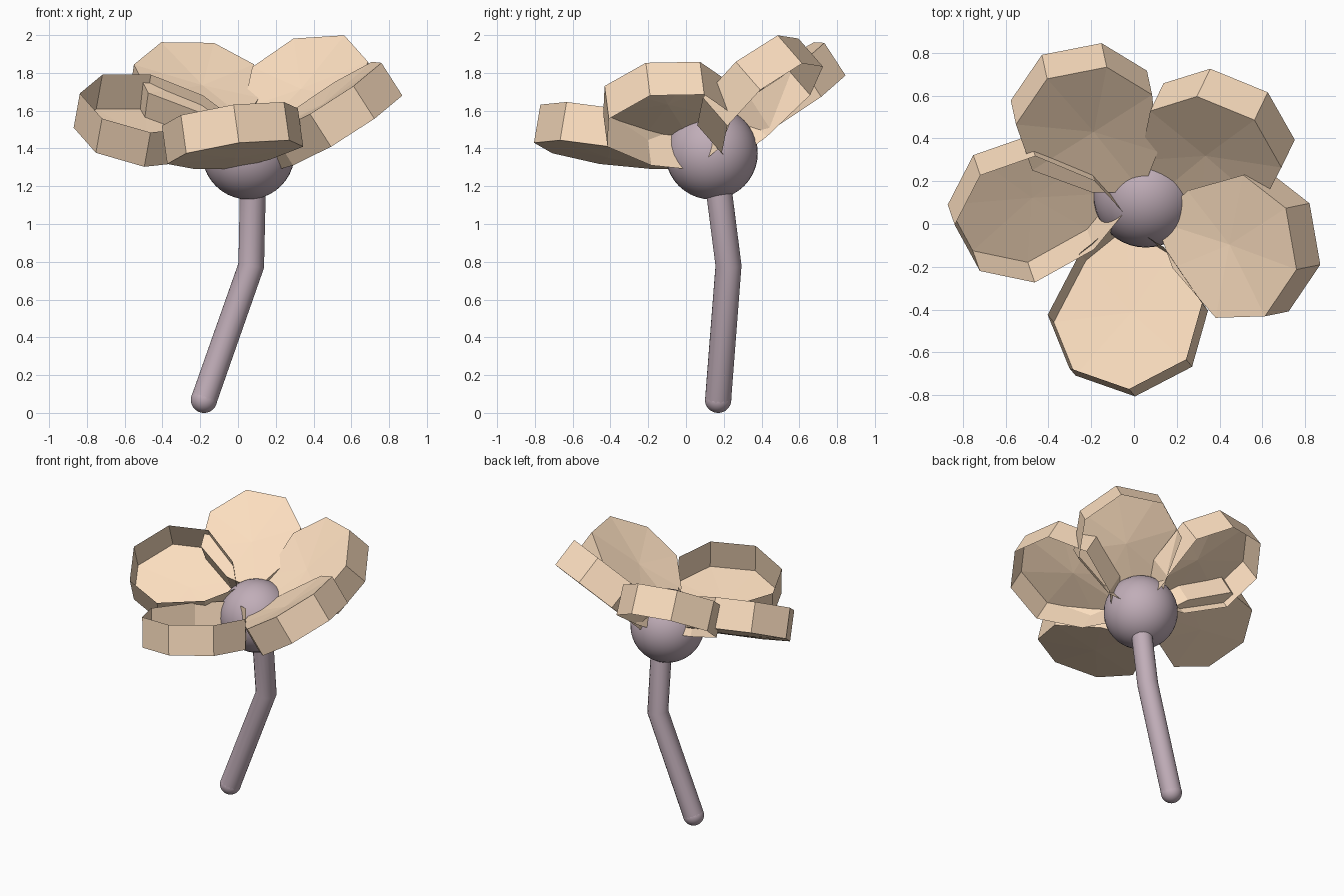
import bpy, bmesh
from math import radians, cos, sin
from mathutils import Vector

if "Cube" in bpy.data.objects:
    bpy.data.objects.remove(bpy.data.objects["Cube"])


def material(name, rgb):
    m = bpy.data.materials.new(name)
    m.diffuse_color = (*rgb, 1)
    m.use_nodes = True
    m.node_tree.nodes["Principled BSDF"].inputs["Base Color"].default_value = m.diffuse_color
    return m


petal_mat = material("petal_tan", (0.97, 0.73, 0.52))
stem_mat = material("stem_mauve", (0.53, 0.42, 0.48))

STEM_R = 0.07
STEM_PATH = [(-0.18, 0.17, STEM_R), (0.07, 0.225, 0.78), (0.08, 0.165, 1.25)]

# Petal outline in its own plane: (distance from tip towards base, half width)
OUTLINE = [(0, 0), (0.12, 0.265), (0.38, 0.35), (0.66, 0.19), (0.80, 0),
           (0.66, -0.19), (0.38, -0.35), (0.12, -0.265)]


def ball(name, loc, r):
    bpy.ops.mesh.primitive_uv_sphere_add(segments=40, ring_count=20, radius=r, location=loc)
    o = bpy.context.object
    o.name = name
    o.data.materials.append(stem_mat)
    bpy.ops.object.shade_smooth()


def petal(name, tip, azimuth, slope_x, slope_y, fan_on_top, width=1.0, wall=0.207):
    """Faceted dish in a tilted plane; the fan closes its top or its bottom."""
    n = Vector((-slope_x, -slope_y, 1)).normalized()
    a = radians(azimuth)
    u = Vector((cos(a), sin(a), slope_x * cos(a) + slope_y * sin(a))).normalized()
    v = n.cross(u) * width
    tip = Vector(tip)
    bm = bmesh.new()
    low = [bm.verts.new(tip - u * d + v * w) for d, w in OUTLINE]
    high = [bm.verts.new(p.co + n * wall) for p in low]
    ring, lift = (high, wall - 0.03) if fan_on_top else (low, -0.01)
    hub = bm.verts.new(tip - u * 0.4 + n * lift)
    for i in range(len(low)):
        j = (i + 1) % len(low)
        bm.faces.new((hub, ring[i], ring[j]))
        bm.faces.new((low[i], high[i], high[j], low[j]))
    bmesh.ops.recalc_face_normals(bm, faces=bm.faces)
    me = bpy.data.meshes.new(name)
    bm.to_mesh(me)
    bm.free()
    me.materials.append(petal_mat)
    bpy.context.collection.objects.link(bpy.data.objects.new(name, me))


# Bent stem with a rounded foot
cu = bpy.data.curves.new("stem", 'CURVE')
cu.dimensions = '3D'
cu.bevel_depth = STEM_R
cu.bevel_resolution = 6
cu.use_fill_caps = True
sp = cu.splines.new('POLY')
sp.points.add(len(STEM_PATH) - 1)
for p, co in zip(sp.points, STEM_PATH):
    p.co = (*co, 1)
cu.materials.append(stem_mat)
bpy.context.collection.objects.link(bpy.data.objects.new("stem", cu))
ball("stem_foot", STEM_PATH[0], STEM_R)

# Round flower centre
ball("flower_centre", (0.055, 0.135, 1.375), 0.245)

# Five petals: lower tip, heading, plane slopes, which side the fan closes
petal("front_petal", (0.005, -0.805, 1.43), -87, 0.14, -0.17, False, 1.04)
petal("right_petal", (0.87, -0.19, 1.68), -19, 0.64, 0.13, True)
petal("back_right_petal", (0.625, 0.615, 1.85), 38, 0.42, 0.87, True)
petal("back_left_petal", (-0.43, 0.79, 1.79), 130, -0.14, 0.65, True, 0.97)
petal("left_petal", (-0.87, 0.09, 1.51), 184, -0.18, 0.52, False, 0.95)
